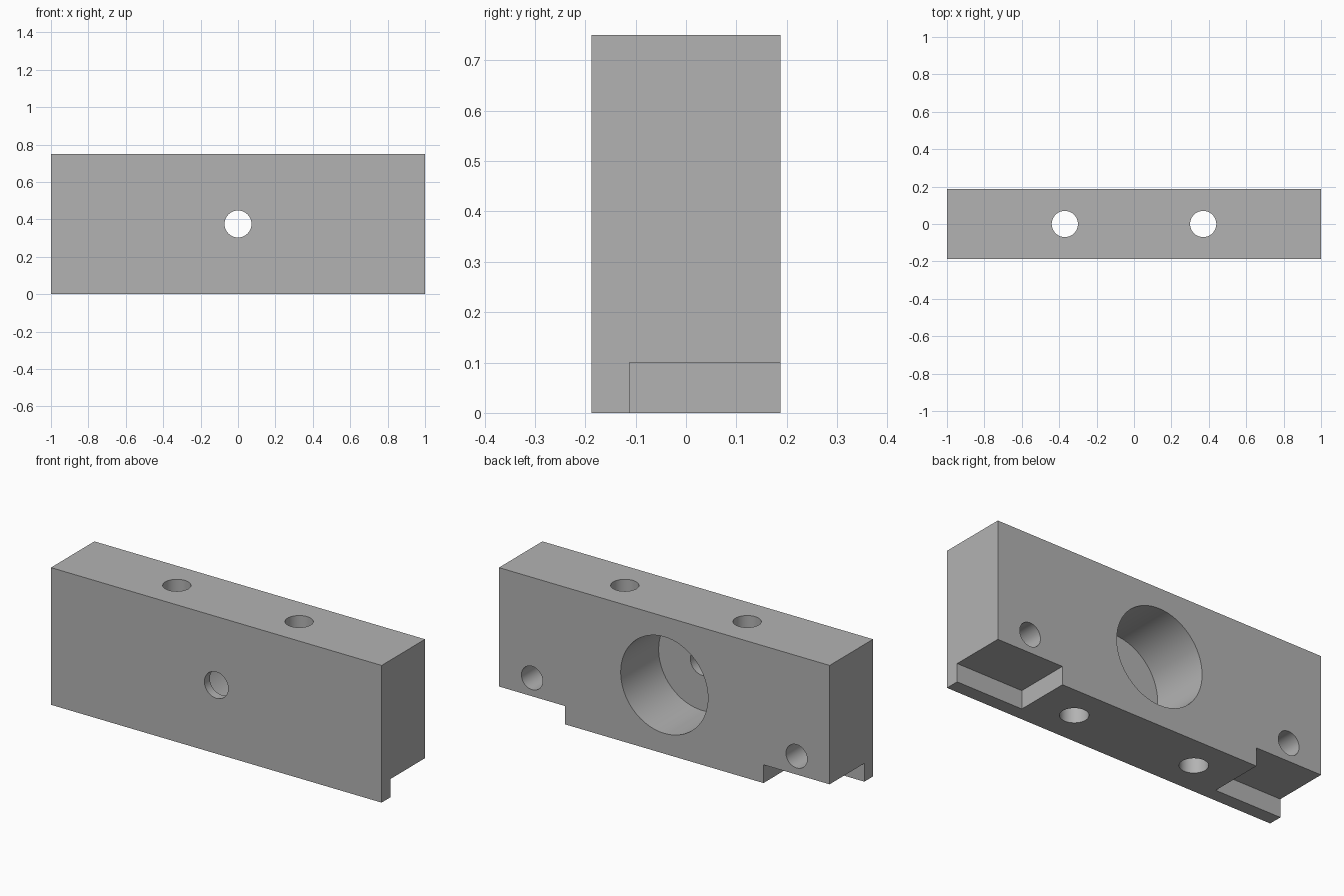
import bpy
import math

if "Cube" in bpy.data.objects:
    bpy.data.objects.remove(bpy.data.objects["Cube"], do_unlink=True)

# Main dimensions
WIDTH, DEPTH, HEIGHT = 2.0, 0.375, 0.75
BACK, MID = DEPTH / 2, HEIGHT / 2
OVER = 0.1  # how far cutters reach past the block

grey = bpy.data.materials.new("machined_grey")
grey.use_nodes = True
colour = (0.45, 0.45, 0.45, 1)
grey.diffuse_color = colour
grey.node_tree.nodes["Principled BSDF"].inputs["Base Color"].default_value = colour


def box(name, low, high):
    centre = [(a + b) / 2 for a, b in zip(low, high)]
    bpy.ops.mesh.primitive_cube_add(size=1, location=centre)
    obj = bpy.context.object
    obj.name = name
    obj.scale = [b - a for a, b in zip(low, high)]
    bpy.ops.object.transform_apply(location=True, rotation=False, scale=True)
    obj.data.materials.append(grey)
    return obj


def cut(cutter):
    """Subtract a cutter from the block, then discard it."""
    mod = block.modifiers.new("cut", "BOOLEAN")
    mod.operation = "DIFFERENCE"
    mod.solver = "EXACT"
    mod.object = cutter
    bpy.context.view_layer.objects.active = block
    bpy.ops.object.modifier_apply(modifier=mod.name)
    bpy.data.objects.remove(cutter, do_unlink=True)


def drill(radius, x, z, y_start, y_end, vertical=False):
    """Round hole along y, or straight down through the block."""
    length = HEIGHT + 2 * OVER if vertical else y_end - y_start
    bpy.ops.mesh.primitive_cylinder_add(
        vertices=64, radius=radius, depth=length,
        location=(x, (y_start + y_end) / 2, z),
        rotation=(0 if vertical else math.pi / 2, 0, 0))
    bpy.context.object.data.materials.append(grey)
    cut(bpy.context.object)


block = box("mounting_block", (-WIDTH / 2, -BACK, 0), (WIDTH / 2, BACK, HEIGHT))

# Bottom corner notches, vertical bolt holes and blind back holes, on both ends
for side in (-1, 1):
    ends = sorted((side * 0.6, side * (1 + OVER)))
    cut(box("notch", (ends[0], -0.1125, -OVER), (ends[1], BACK + OVER, 0.1)))
    drill(0.07, side * 0.37, MID, 0, 0, vertical=True)
    drill(0.064, side * 0.8, 0.2, BACK - 0.25, BACK + OVER)

# Large back bore with a small hole through the thin front wall
drill(0.264, 0, MID, BACK - 0.328, BACK + OVER)
drill(0.072, 0, MID, -BACK - OVER, 0)

# Smooth hole walls, sharp edges
bpy.ops.object.select_all(action="DESELECT")
block.select_set(True)
bpy.context.view_layer.objects.active = block
bpy.ops.object.shade_smooth_by_angle(angle=math.radians(30))
